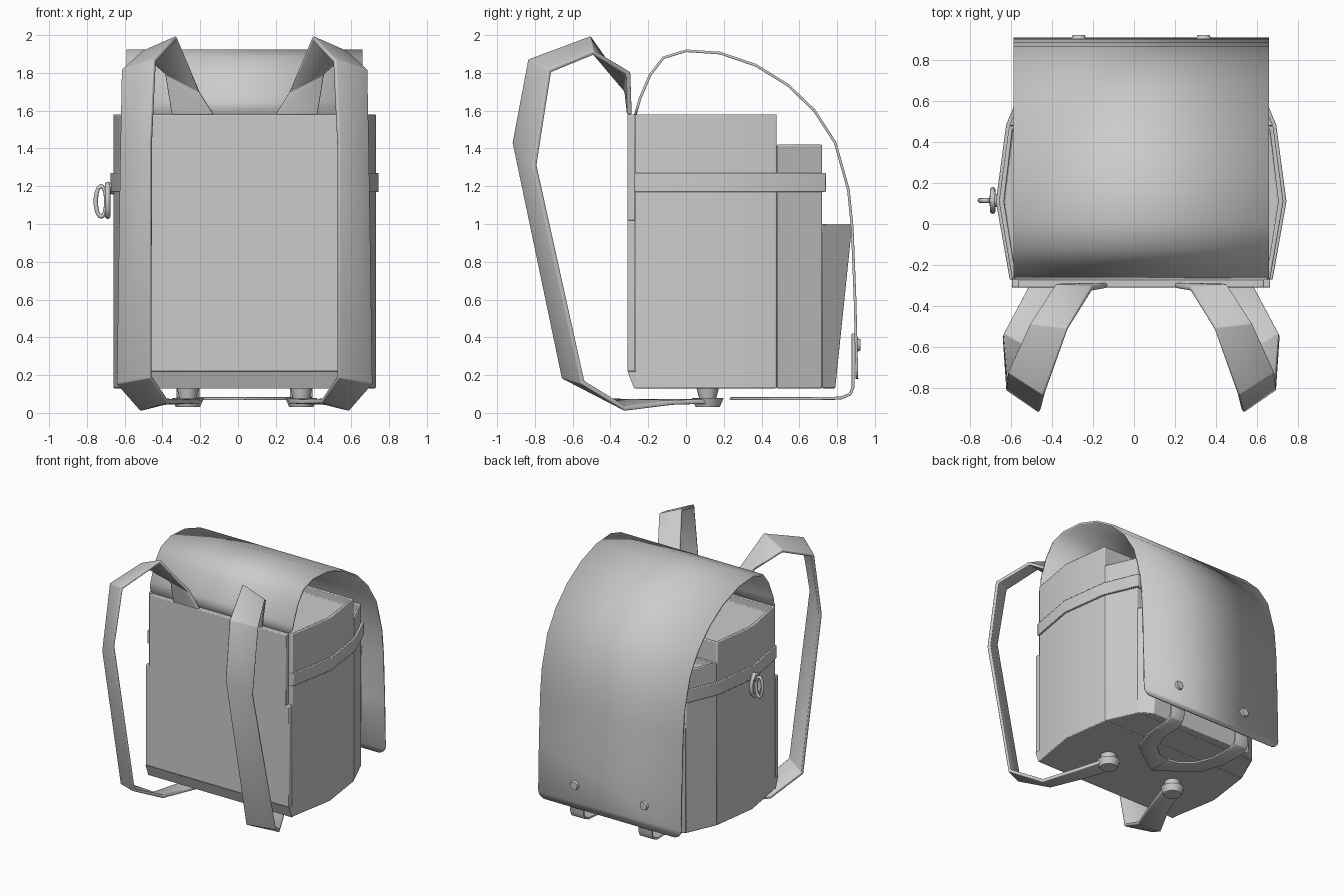
import bpy, bmesh, math
from mathutils import Vector

if "Cube" in bpy.data.objects:
    bpy.data.objects.remove(bpy.data.objects["Cube"])

CX = 0.035  # symmetry plane of the bag


def finish(name, bm, angle=35, solid=0, offset=0, bevel=0):
    bmesh.ops.recalc_face_normals(bm, faces=bm.faces)
    me = bpy.data.meshes.new(name)
    bm.to_mesh(me)
    bm.free()
    ob = bpy.data.objects.new(name, me)
    bpy.context.collection.objects.link(ob)
    bpy.ops.object.select_all(action='DESELECT')
    ob.select_set(True)
    bpy.context.view_layer.objects.active = ob
    bpy.ops.object.shade_smooth_by_angle(angle=math.radians(angle))
    if solid:
        m = ob.modifiers.new("thickness", 'SOLIDIFY')
        m.thickness, m.offset = solid, offset
    if bevel:
        m = ob.modifiers.new("edges", 'BEVEL')
        m.width, m.segments = bevel, 2
    return ob


def outline(half):
    """Mirror (half width, y) points into a closed plan."""
    return [(CX + x, y) for x, y in half] + [(CX - x, y) for x, y in reversed(half)]


def prism(name, low, high, z0, z1, recess=0.0, bevel=0.006):
    bm = bmesh.new()
    a = [bm.verts.new((x, y, z0)) for x, y in outline(low)]
    b = [bm.verts.new((x, y, z1)) for x, y in outline(high)]
    n = len(a)
    for i in range(n):
        j = (i + 1) % n
        bm.faces.new((a[i], a[j], b[j], b[i]))
    bm.faces.new(a[::-1])
    top = bm.faces.new(b)
    if recess:
        bmesh.ops.recalc_face_normals(bm, faces=bm.faces)
        bmesh.ops.inset_region(bm, faces=[top], thickness=0.025)
        ret = bmesh.ops.extrude_face_region(bm, geom=[top])
        bmesh.ops.translate(bm, vec=(0, 0, -recess),
                            verts=[v for v in ret['geom'] if isinstance(v, bmesh.types.BMVert)])
        bmesh.ops.delete(bm, geom=[top], context='FACES_ONLY') if top.is_valid else None
    return finish(name, bm, 20, bevel=bevel)


def ribbon(name, stations, side, thick, angle=40):
    """Band through pairs of edge points (x measured from the symmetry plane)."""
    bm = bmesh.new()
    rows = [[bm.verts.new((CX + side * p[0], p[1], p[2])) for p in s] for s in stations]
    for r, t in zip(rows, rows[1:]):
        bm.faces.new((r[0], r[1], t[1], t[0]))
    return finish(name, bm, angle, thick, 0, bevel=thick * 0.25)


def disc(name, loc, radius, depth, axis):
    bm = bmesh.new()
    bmesh.ops.create_cone(bm, cap_ends=True, segments=16, radius1=radius,
                          radius2=radius * 0.75, depth=depth)
    q = Vector((0, 0, 1)).rotation_difference(Vector(axis))
    bmesh.ops.rotate(bm, verts=bm.verts, matrix=q.to_matrix())
    bmesh.ops.translate(bm, verts=bm.verts, vec=loc)
    return finish(name, bm, 50)


def oval_ring(name, centre, u, v, ru, rv, tube):
    bm = bmesh.new()
    c, u, v = Vector(centre), Vector(u), Vector(v)
    w = u.cross(v)
    n, k = 20, 8
    rings = []
    for i in range(n):
        t = math.tau * i / n
        out = u * math.cos(t) + v * math.sin(t)
        mid = c + u * ru * math.cos(t) + v * rv * math.sin(t)
        rings.append([bm.verts.new(mid + tube * (out * math.cos(s) + w * math.sin(s)))
                      for s in (math.tau * j / k for j in range(k))])
    for i in range(n):
        for j in range(k):
            a, b = rings[i], rings[(i + 1) % n]
            bm.faces.new((a[j], a[(j + 1) % k], b[(j + 1) % k], b[j]))
    return finish(name, bm, 60)


# Stepped body: main compartment and two pockets
P0, P1, P2, P3 = (0.63, -0.27), (0.695, 0.11), (0.645, 0.48), (0.54, 0.72)
prism("main_compartment", [P0, P1, P2], [P0, P1, P2], 0.13, 1.58, 0.06)
prism("middle_pocket", [P2, P3], [P2, P3], 0.13, 1.42, 0.05)
prism("outer_pocket", [P3, (0.44, 0.79)], [P3, (0.44, 0.88)], 0.13, 1.0, 0.04)

# Padded panel that rests on the wearer's back, wider below
prism("back_panel_upper", [(0.60, -0.31), (0.60, -0.268)],
      [(0.60, -0.31), (0.60, -0.268)], 1.0, 1.58)
prism("back_panel_lower", [(0.63, -0.31), (0.63, -0.268)],
      [(0.63, -0.31), (0.63, -0.268)], 0.22, 1.02)
prism("back_panel_foot", [(0.63, -0.275), (0.63, -0.26)],
      [(0.63, -0.31), (0.63, -0.26)], 0.13, 0.22, bevel=0)

# Band wrapped around the upper body
BAND = [(0.642, -0.272), (0.71, 0.11), (0.66, 0.485), (0.553, 0.74)]
prism("belt_band", BAND, BAND, 1.17, 1.27, bevel=0.004)

# Curved cover flap
profile = [(-0.27, 1.57), (-0.245, 1.66), (-0.19, 1.79), (-0.12, 1.88), (0.0, 1.917),
           (0.18, 1.905), (0.37, 1.84), (0.54, 1.735), (0.68, 1.6), (0.79, 1.43),
           (0.86, 1.18), (0.88, 0.98), (0.895, 0.6), (0.905, 0.18)]
bm = bmesh.new()
rows = [[bm.verts.new((CX + s * 0.625, y, z)) for s in (-1, 1)] for y, z in profile]
for r, t in zip(rows, rows[1:]):
    bm.faces.new((r[0], r[1], t[1], t[0]))
bmesh.ops.bevel(bm, geom=rows[0] + rows[-1], offset=0.06, segments=5, profile=0.5,
                affect='VERTICES')
finish("cover_flap", bm, 40, 0.014, 0)

# Shoulder straps: inner and outer edge at each bend
strap = [((0.165, -0.30, 1.58), (0.385, -0.30, 1.58)),
         ((0.24, -0.315, 1.70), (0.42, -0.305, 1.80)),
         ((0.36, -0.51, 1.985), (0.54, -0.49, 1.905)),
         ((0.475, -0.83, 1.865), (0.645, -0.72, 1.81)),
         ((0.495, -0.91, 1.43), (0.655, -0.80, 1.31)),
         ((0.495, -0.65, 0.19), (0.675, -0.545, 0.16)),
         ((0.41, -0.40, 0.065), (0.555, -0.32, 0.022)),
         ((0.30, -0.12, 0.06), (0.43, -0.07, 0.055)),
         ((0.23, 0.09, 0.062), (0.36, 0.14, 0.062))]

# Forked closing tab under the bag, running up behind the flap
fork = [((0.24, 0.885, 0.42), (0.36, 0.885, 0.42)),
        ((0.24, 0.885, 0.14), (0.36, 0.885, 0.14)),
        ((0.24, 0.87, 0.10), (0.36, 0.87, 0.10)),
        ((0.24, 0.82, 0.078), (0.36, 0.82, 0.078)),
        ((0.23, 0.65, 0.075), (0.35, 0.62, 0.075)),
        ((0.18, 0.52, 0.075), (0.29, 0.44, 0.075)),
        ((0.09, 0.44, 0.075), (0.16, 0.34, 0.075)),
        ((0.0, 0.42, 0.075), (0.0, 0.23, 0.075))]

for side, tag in ((-1, "left"), (1, "right")):
    ribbon("shoulder_strap_" + tag, strap, side, 0.025)
    ribbon("closing_fork_" + tag, fork, side, 0.016)
    disc("strap_button_" + tag, (CX + side * 0.30, 0.115, 0.055), 0.085, 0.05, (0, 0, -1))
    disc("button_post_" + tag, (CX + side * 0.30, 0.115, 0.105), 0.06, 0.06, (0, 0, -1))
    disc("flap_stud_" + tag, (CX + side * 0.305, 0.91, 0.36), 0.04, 0.025, (0, 1, 0))

# Hook and ring hanging from the band
disc("hook_mount", (-0.68, 0.115, 1.19), 0.035, 0.05, (-1, 0, 0))
oval_ring("side_ring", (-0.69, 0.115, 1.125), (0, 1, 0), (0, 0, 1), 0.052, 0.085, 0.014)
oval_ring("snap_hook", (-0.725, 0.115, 1.12), (1, 0, 0), (0, 0, 1), 0.028, 0.08, 0.012)
